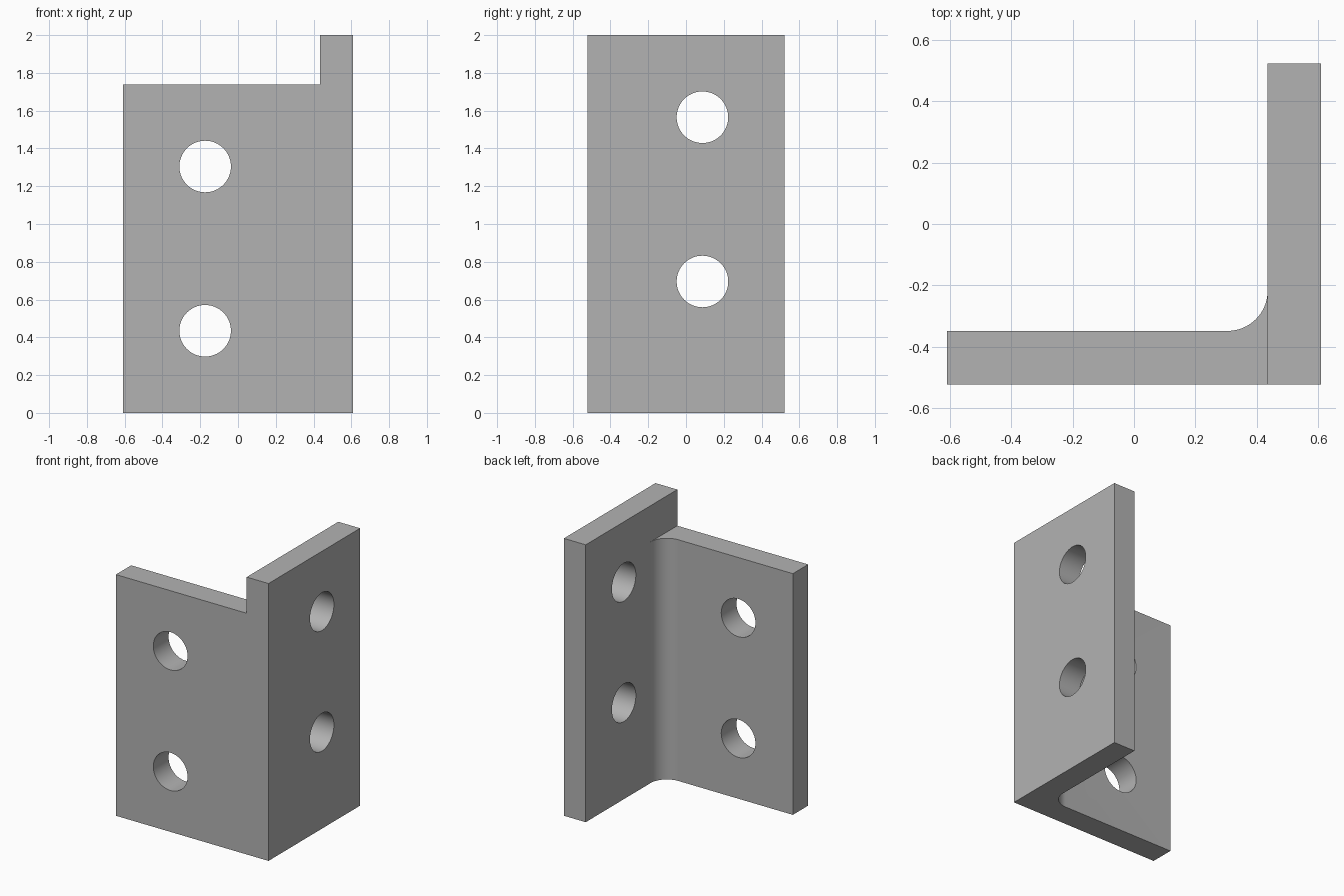
import bpy, bmesh
from math import cos, sin, pi
from mathutils import Matrix, Vector

cube = bpy.data.objects.get("Cube")
if cube:
    bpy.data.objects.remove(cube, do_unlink=True)

# Dimensions: one unit is 1/46 of the height
U = 2 / 46
HX, HY, T = 14 * U, 12 * U, 4 * U
WEB_H, FLANGE_H = 40 * U, 46 * U
FILLET, HOLE_R = 3 * U, 0.1365
INNER_X, INNER_Y = HX - T, -HY + T

grey = bpy.data.materials.new("plain grey")
grey.use_nodes = True
grey.diffuse_color = (0.45, 0.45, 0.45, 1)
grey.node_tree.nodes["Principled BSDF"].inputs["Base Color"].default_value = (0.45, 0.45, 0.45, 1)


def add_object(name, bm):
    bmesh.ops.recalc_face_normals(bm, faces=bm.faces)
    mesh = bpy.data.meshes.new(name)
    bm.to_mesh(mesh)
    bm.free()
    mesh.materials.append(grey)
    obj = bpy.data.objects.new(name, mesh)
    bpy.context.collection.objects.link(obj)
    return obj


def extrude_up(bm, faces, height):
    out = bmesh.ops.extrude_face_region(bm, geom=faces)["geom"]
    verts = [g for g in out if isinstance(g, bmesh.types.BMVert)]
    bmesh.ops.translate(bm, verts=verts, vec=(0, 0, height))
    return [g for g in out if isinstance(g, bmesh.types.BMFace)]


# Angle profile: web with a rounded inner corner, sharing an edge with the flange
bm = bmesh.new()
point = lambda x, y: bm.verts.new((x, y, 0))
corner = point(INNER_X, -HY)
STEPS = 16
arc = [point(INNER_X - FILLET + FILLET * sin(a), INNER_Y + FILLET - FILLET * cos(a))
       for a in (pi / 2 * (1 - i / STEPS) for i in range(STEPS + 1))]
web = bm.faces.new([corner] + arc + [point(-HX, INNER_Y), point(-HX, -HY)])
flange = bm.faces.new([corner, point(HX, -HY), point(HX, HY), point(INNER_X, HY), arc[0]])

# Raise both plates, then carry the flange on above the web
tops = extrude_up(bm, [web, flange], WEB_H)
tall = max(tops, key=lambda f: f.calc_center_median().x)
extrude_up(bm, [tall], FLANGE_H - WEB_H)
bmesh.ops.dissolve_limit(bm, angle_limit=0.001, verts=bm.verts, edges=bm.edges)
bracket = add_object("angle_bracket", bm)

# Bolt holes: two through the web along y, two through the flange along x
bm = bmesh.new()


def add_hole(centre, axis):
    turn = Vector((0, 0, 1)).rotation_difference(Vector(axis)).to_matrix().to_4x4()
    bmesh.ops.create_cone(bm, cap_ends=True, segments=64, radius1=HOLE_R, radius2=HOLE_R,
                          depth=3 * T, matrix=Matrix.Translation(centre) @ turn)


for z in (10, 30):
    add_hole((-4 * U, -HY + T / 2, z * U), (0, 1, 0))
    add_hole((HX - T / 2, 2 * U, (z + 6) * U), (1, 0, 0))
cutter = add_object("hole_cutter", bm)
cutter.hide_render = True

bpy.ops.object.select_all(action="DESELECT")
bracket.select_set(True)
bpy.context.view_layer.objects.active = bracket
cut = bracket.modifiers.new("bolt holes", "BOOLEAN")
cut.operation, cut.solver, cut.object = "DIFFERENCE", "EXACT", cutter
bpy.ops.object.modifier_apply(modifier=cut.name)
bpy.data.objects.remove(cutter, do_unlink=True)
bpy.ops.object.shade_smooth_by_angle(angle=pi / 6)
